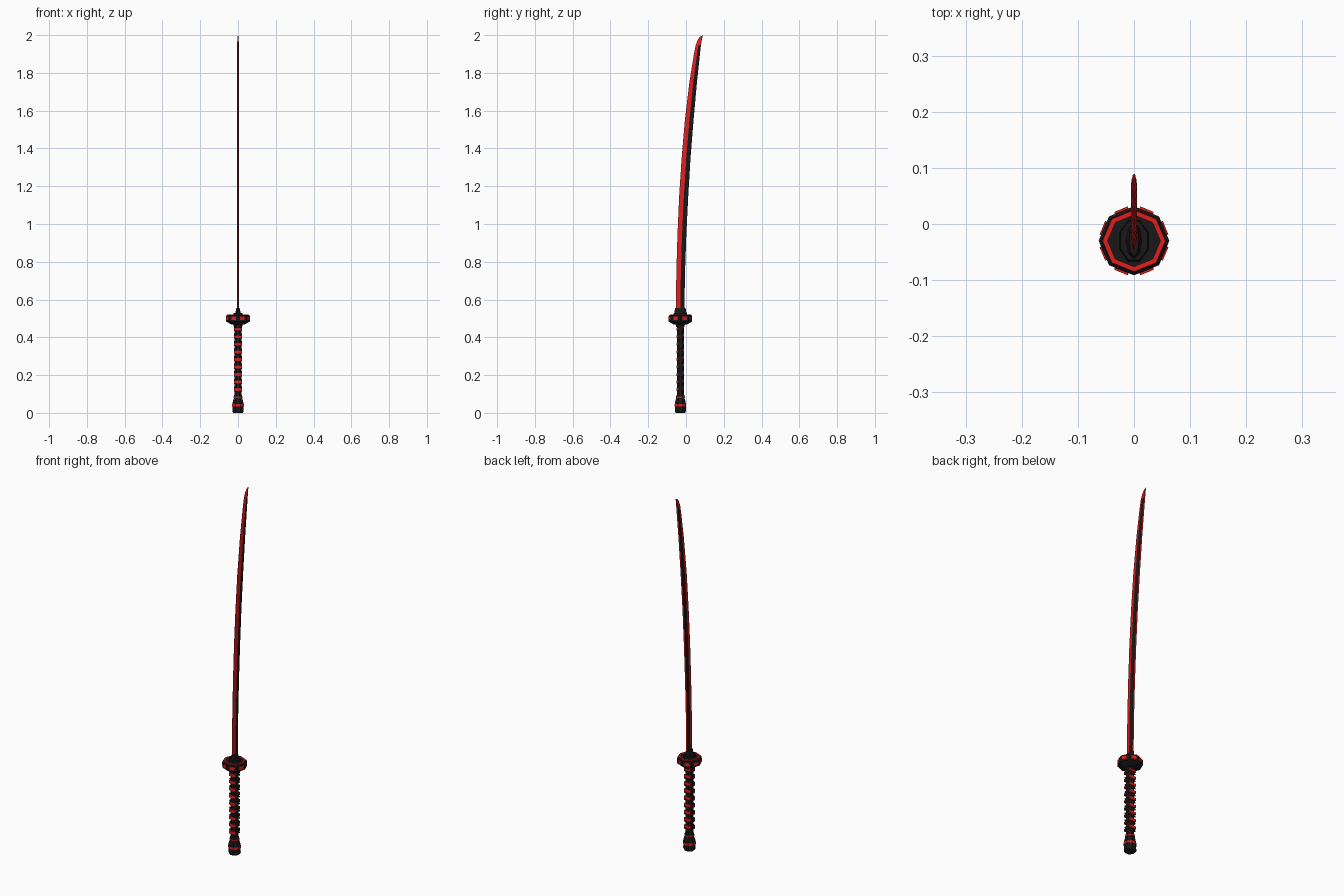
import bpy, bmesh
from math import pi, cos, sin
from mathutils import Matrix

if "Cube" in bpy.data.objects:
    bpy.data.objects.remove(bpy.data.objects["Cube"])

CY = -0.03  # axis of the grip in y


def material(name, col):
    m = bpy.data.materials.new(name)
    m.diffuse_color = (*col, 1)
    m.use_nodes = True
    m.node_tree.nodes["Principled BSDF"].inputs["Base Color"].default_value = m.diffuse_color
    return m


RED = material("red", (0.75, 0.013, 0.013))
BLACK = material("black", (0.009, 0.009, 0.009))


def finish(name, bm, mats):
    bmesh.ops.recalc_face_normals(bm, faces=bm.faces)
    me = bpy.data.meshes.new(name)
    bm.to_mesh(me)
    bm.free()
    for m in mats:
        me.materials.append(m)
    ob = bpy.data.objects.new(name, me)
    bpy.context.collection.objects.link(ob)
    return ob


def loft(name, rings, mat, n=8, turn=0.0, closed=False):
    """Stack of n-sided rings (z, rx, ry); closed=True joins last ring to first."""
    bm = bmesh.new()
    loops = [[bm.verts.new((rx * cos(2 * pi * i / n + turn), CY + ry * sin(2 * pi * i / n + turn), z))
              for i in range(n)] for z, rx, ry in rings]
    pairs = list(zip(loops, loops[1:]))
    if closed:
        pairs.append((loops[-1], loops[0]))
    else:
        bm.faces.new(loops[0])
        bm.faces.new(loops[-1])
    for a, b in pairs:
        for i in range(n):
            j = (i + 1) % n
            bm.faces.new((a[i], a[j], b[j], b[i]))
    return finish(name, bm, [mat])


def boxes(name, items, mat):
    """Several boxes in one object: (matrix, size)."""
    bm = bmesh.new()
    for mtx, size in items:
        bmesh.ops.create_cube(bm, size=1, matrix=mtx @ Matrix.Diagonal((*size, 1)))
    return finish(name, bm, [mat])


# Blade: cutting edge y, spine y at each height
stations = [(0.53, -0.054, -0.009), (0.75, -0.051, -0.005), (0.95, -0.045, 0.002),
            (1.15, -0.036, 0.012), (1.35, -0.023, 0.024), (1.55, -0.006, 0.040),
            (1.75, 0.018, 0.058), (1.90, 0.042, 0.074), (1.945, 0.051, 0.079),
            (1.975, 0.062, 0.084), (1.99, 0.073, 0.087)]
bm = bmesh.new()
rows = []
for z, e, s in stations:
    mid = e + (s - e) * 0.52
    t = 1.0 if z < 1.96 else 0.6
    rows.append([bm.verts.new(p) for p in ((0, e, z), (0.0055 * t, mid, z), (0.0045 * t, s, z),
                                           (-0.0045 * t, s, z), (-0.0055 * t, mid, z))])
for k, (a, b) in enumerate(zip(rows, rows[1:])):
    for i in range(5):
        j = (i + 1) % 5
        f = bm.faces.new((a[i], a[j], b[j], b[i]))
        f.material_index = 1 if i in (1, 3) and k < 8 else 0
tip = bm.verts.new((0, 0.09, 2.0))
for i in range(5):
    bm.faces.new((rows[-1][i], rows[-1][(i + 1) % 5], tip))
bm.faces.new(rows[0])
finish("blade", bm, [RED, BLACK])

# Collar between guard and blade
loft("collar_base", [(0.515, 0.028, 0.04), (0.53, 0.026, 0.037)], BLACK, turn=pi / 8)
loft("blade_collar", [(0.53, 0.014, 0.032), (0.555, 0.009, 0.028)], BLACK)

# Guard: octagonal plate, red top ring, red studs on the eight sides
loft("guard", [(0.467, 0.034, 0.034), (0.48, 0.056, 0.056), (0.484, 0.063, 0.0615),
               (0.514, 0.063, 0.0615), (0.518, 0.058, 0.057)], BLACK)
loft("guard_ring", [(0.514, 0.057, 0.056), (0.522, 0.056, 0.055),
                    (0.522, 0.047, 0.046), (0.514, 0.047, 0.046)], RED, closed=True)
studs = []
for k in range(8):
    studs.append((Matrix.Translation((0, CY, 0.5)) @ Matrix.Rotation(pi / 8 + k * pi / 4, 4, 'Z')
                  @ Matrix.Translation((0.057, 0, 0)), (0.008, 0.026, 0.018)))
boxes("guard_studs", studs, RED)

# Grip core with red wrap bars on front and back, staggered
loft("grip", [(0.085, 0.021, 0.02), (0.47, 0.021, 0.02)], BLACK, turn=pi / 8)
bars = []
for k in range(9):
    for s in (-1, 1):
        z = 0.127 + k * 0.04 + (0.006 if s > 0 else -0.004)
        bars.append((Matrix.Translation((0, CY + s * 0.0155, z)), (0.040, 0.010, 0.015)))
boxes("grip_wrap_bars", bars, RED)
# Black crossing cords on the two sides
cords = []
for k in range(9):
    for s in (-1, 1):
        for tilt in (-0.6, 0.6):
            cords.append((Matrix.Translation((s * 0.0195, CY, 0.127 + k * 0.04))
                          @ Matrix.Rotation(tilt, 4, 'X'), (0.005, 0.036, 0.008)))
boxes("grip_side_cords", cords, BLACK)
loft("grip_top_band", [(0.455, 0.024, 0.024), (0.47, 0.026, 0.026)], BLACK, turn=pi / 8)

# Pommel with red bands
loft("pommel", [(0.0, 0.027, 0.027), (0.008, 0.032, 0.032), (0.055, 0.031, 0.031),
                (0.078, 0.024, 0.024), (0.095, 0.023, 0.023)], BLACK, turn=pi / 8)
loft("pommel_band", [(0.034, 0.0335, 0.0335), (0.047, 0.033, 0.033)], RED, turn=pi / 8)
loft("pommel_top_band", [(0.08, 0.0255, 0.0255), (0.087, 0.0255, 0.0255)], RED, turn=pi / 8)
